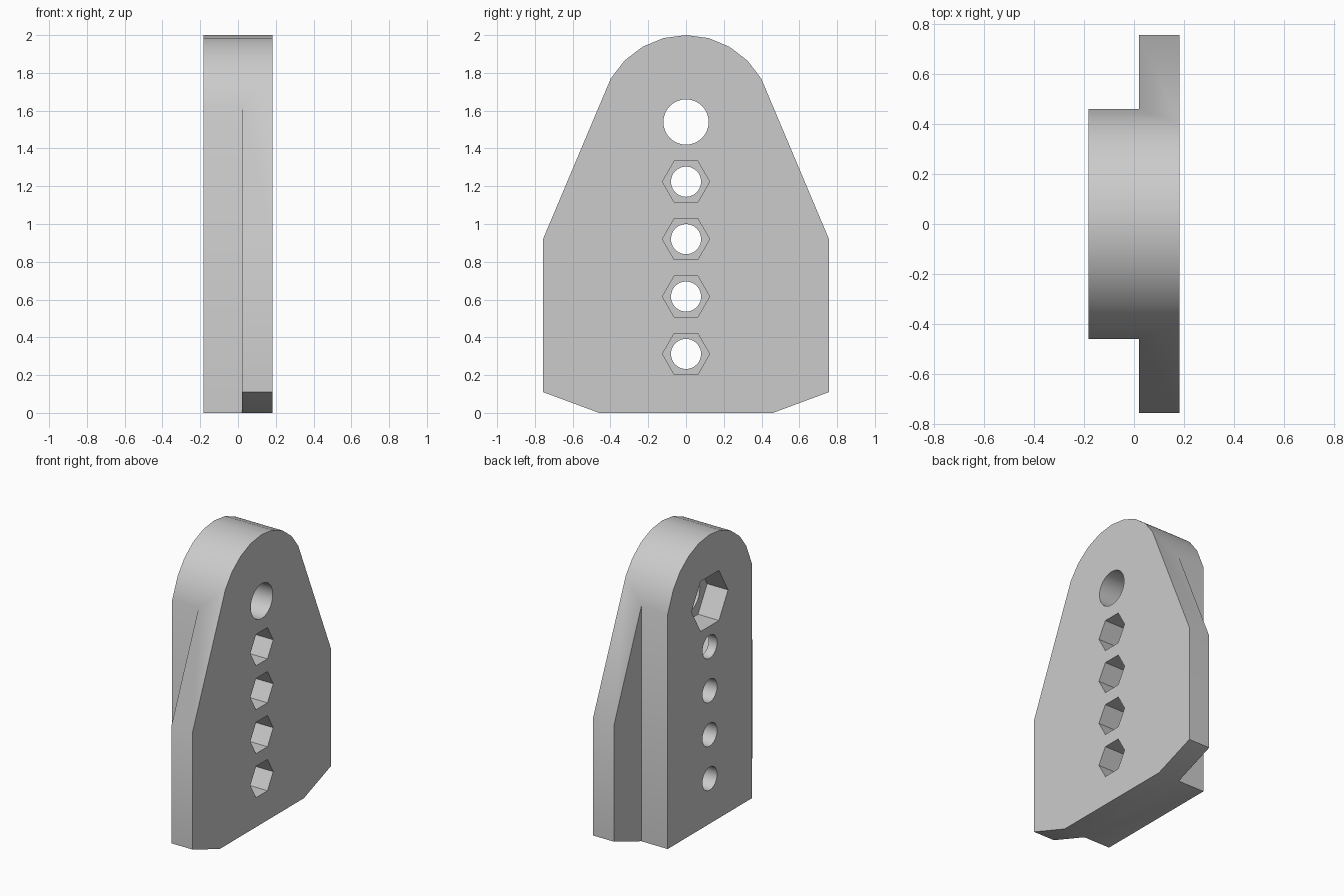
import bpy
import math
from math import sin, cos, radians
from mathutils import Matrix
import bmesh

if "Cube" in bpy.data.objects:
    bpy.data.objects.remove(bpy.data.objects["Cube"])

HALF = 0.182          # half thickness along x
ARC_R, ARC_Z = 0.46, 1.54

grey = bpy.data.materials.new("light grey")
grey.use_nodes = True
colour = (0.6, 0.6, 0.6, 1)
grey.diffuse_color = colour
grey.node_tree.nodes["Principled BSDF"].inputs["Base Color"].default_value = colour


def add_object(name, bm):
    bmesh.ops.recalc_face_normals(bm, faces=bm.faces[:])
    mesh = bpy.data.meshes.new(name)
    bm.to_mesh(mesh)
    bm.free()
    mesh.materials.append(grey)
    obj = bpy.data.objects.new(name, mesh)
    bpy.context.collection.objects.link(obj)
    return obj


def prism(name, points, x0, x1):
    """Extrude a (y, z) outline from x0 to x1."""
    bm = bmesh.new()
    face = bm.faces.new([bm.verts.new((x0, y, z)) for y, z in points])
    new = bmesh.ops.extrude_face_region(bm, geom=[face])["geom"]
    bmesh.ops.translate(bm, vec=(x1 - x0, 0, 0),
                        verts=[v for v in new if isinstance(v, bmesh.types.BMVert)])
    return add_object(name, bm)


def polygon(z, radius, sides):
    step = 2 * math.pi / sides
    return [(radius * cos(i * step), z + radius * sin(i * step)) for i in range(sides)]


def cut(target, cutter):
    mod = target.modifiers.new("cut", "BOOLEAN")
    mod.operation = "DIFFERENCE"
    mod.solver = "EXACT"
    mod.object = cutter
    bpy.context.view_layer.objects.active = target
    bpy.ops.object.modifier_apply(modifier=mod.name)
    bpy.data.objects.remove(cutter)


# Plate outline: chamfered foot, tapered shoulders, rounded top
right_side = [(0.46, 0), (0.757, 0.11), (0.757, 0.92)]
arc = [(ARC_R * sin(radians(a)), ARC_Z + ARC_R * cos(radians(a)))
       for a in range(60, -61, -15)]
left_side = [(-y, z) for y, z in reversed(right_side)]
body = prism("bracket_body", right_side + arc + left_side, -HALF, HALF)

# Steps beside the raised central rib
for side in (-1, 1):
    block = [(side * 0.46, -0.1), (side, -0.1), (side, 2.1), (side * 0.46, 2.1)]
    cut(body, prism("step_cutter", block, -0.5, 0.02))

# Top pivot hole with a large hexagonal pocket on the rib side
cut(body, prism("pivot_cutter", polygon(ARC_Z, 0.12, 32), -0.5, 0.5))
cut(body, prism("pivot_hex_cutter", polygon(ARC_Z, 0.2, 6), -0.5, -HALF + 0.16))

# Row of bolt holes with nut pockets on the flat side
for i, depth in enumerate((0.2, 0.2, 0.2, 0.3)):
    z = 0.312 + 0.304 * i
    cut(body, prism("bolt_cutter", polygon(z, 0.08, 24), -0.5, 0.5))
    cut(body, prism("nut_cutter", polygon(z, 0.125, 6), HALF - depth, 0.5))

# Smooth the rounded surfaces, keep the edges crisp
bpy.ops.object.select_all(action="DESELECT")
body.select_set(True)
bpy.context.view_layer.objects.active = body
bpy.ops.object.shade_smooth_by_angle(angle=radians(30))
